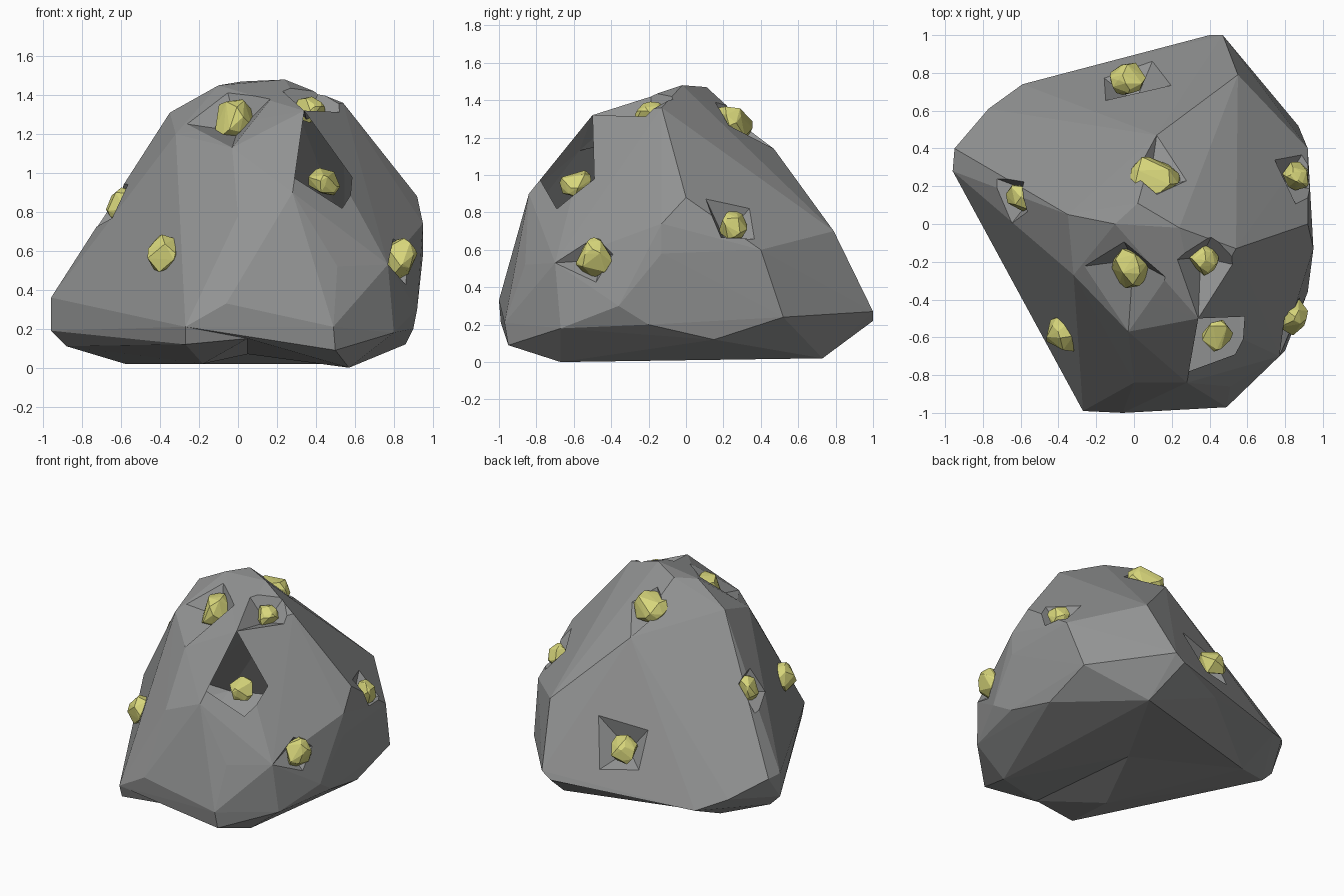
import bpy, bmesh, random
from mathutils import Vector
from mathutils.bvhtree import BVHTree

if "Cube" in bpy.data.objects:
    bpy.data.objects.remove(bpy.data.objects["Cube"])

random.seed(4)


def material(name, rgb):
    m = bpy.data.materials.new(name)
    m.diffuse_color = (*rgb, 1)
    m.use_nodes = True
    m.node_tree.nodes["Principled BSDF"].inputs["Base Color"].default_value = m.diffuse_color
    return m


grey = material("stone grey", (0.29, 0.295, 0.295))
yellow = material("ore yellow", (0.69, 0.68, 0.2))


def hull(points):
    """Closed convex solid around the points."""
    bm = bmesh.new()
    for p in points:
        bm.verts.new(p)
    bmesh.ops.convex_hull(bm, input=list(bm.verts))
    bmesh.ops.delete(bm, geom=[v for v in bm.verts if not v.link_faces], context='VERTS')
    bmesh.ops.recalc_face_normals(bm, faces=list(bm.faces))
    return bm


def make_object(name, bm, mat=None):
    me = bpy.data.meshes.new(name)
    bm.to_mesh(me)
    ob = bpy.data.objects.new(name, me)
    bpy.context.collection.objects.link(ob)
    if mat:
        me.materials.append(mat)
    return ob


# Boulder: hull of its main corners, bottom ring, middle and crown
lower = [(-.96, .28, .19), (-.95, .40, .36), (-.96, .28, .36), (-.77, .61, .24),
         (-.59, .74, .16), (.40, 1, .22), (.47, 1, .27), (.87, .52, .24),
         (.90, -.2, .2), (.86, .15, .12), (.92, -.36, .30), (.80, -.67, .18),
         (.49, -.97, .21), (.50, -.95, .09), (-.27, -.99, .21), (-.27, -.96, .12),
         (-.06, -1, .33), (.57, -.67, 0), (.48, .73, .02), (-.58, .43, .02),
         (-.88, .28, .11), (-.18, -.50, .02), (.05, -.95, .04), (.05, 0, -.04),
         (0, .84, .06)]
upper = [(.92, .40, .60), (.95, -.13, .74), (.95, -.13, .58), (.92, 0, .88),
         (.77, -.70, .53), (.51, -.86, .52), (0, -.84, .78), (.28, -.84, .90),
         (.58, -.60, .87), (.55, .79, .70), (.12, .47, 1.14), (-.35, .05, 1.31),
         (-.32, -.27, 1.2), (-.03, -.57, 1.13), (.34, -.5, 1.32), (.54, -.13, 1.36),
         (-.10, 0, 1.45), (.02, .11, 1.47), (.24, -.02, 1.48)]
rock_bm = hull(lower + upper)
for v in rock_bm.verts:            # hollow arch under the base
    if abs(v.co.x - .05) < .1 and v.co.z < .1:
        v.co.z += .11
tree = BVHTree.FromBMesh(rock_bm)
rock = make_object("boulder", rock_bm, grey)

# Ore nuggets: centre, half size, far corner of the pocket around it
nuggets = [
    ((-.03, -.23, 1.28), .115, (-.03, -.57, 1.13)),
    ((.37, -.19, 1.32), .08, (.34, -.50, 1.32)),
    ((.44, -.59, .96), .085, (.34, -.50, 1.32)),
    ((-.38, -.59, .58), .10, None),
    ((-.60, .14, .84), .085, (-.78, .26, .70)),
    ((.83, -.49, .56), .105, (.77, -.70, .53)),
    ((.86, .25, .73), .08, (.88, .07, .95)),
    ((.11, .24, 1.28), .125, (.12, .47, 1.14)),
    ((-.03, .77, .47), .10, (.23, .75, .69)),
]
cutters = []
for i, (centre, r, tip) in enumerate(nuggets):
    centre = Vector(centre)
    c, n, _, _ = tree.find_nearest(centre)

    # Kite-shaped pyramid that cuts the pocket
    if tip:
        t = Vector(tip) - c
        t -= n * t.dot(n)
        b = n.cross(t) * .62
        apex = c - n * .13
        corners = [Vector(tip), c + b, c - t * .5, c - b]
        cut = make_object("pocket_cutter", hull([apex] + [apex + (p - apex) * 1.7 for p in corners]))
        cut.hide_render = True
        cutters.append(cut)
        mod = rock.modifiers.new("pocket", 'BOOLEAN')
        mod.operation = 'DIFFERENCE'
        mod.solver = 'EXACT'
        mod.object = cut

    # Faceted lump, slightly flattened along the surface normal
    pts = []
    for _ in range(26):
        d = Vector([random.gauss(0, 1) for _ in range(3)]).normalized() * r * random.uniform(.97, 1.1)
        pts.append(centre + d - n * d.dot(n) * .15)
    make_object("ore_nugget_%d" % (i + 1), hull(pts), yellow)

# Bake the pockets and drop the cutters
dg = bpy.context.evaluated_depsgraph_get()
baked = bpy.data.meshes.new_from_object(rock.evaluated_get(dg))
rock.modifiers.clear()
rock.data = baked
for cut in cutters:
    bpy.data.objects.remove(cut)
for p in baked.polygons:
    p.material_index = 0
